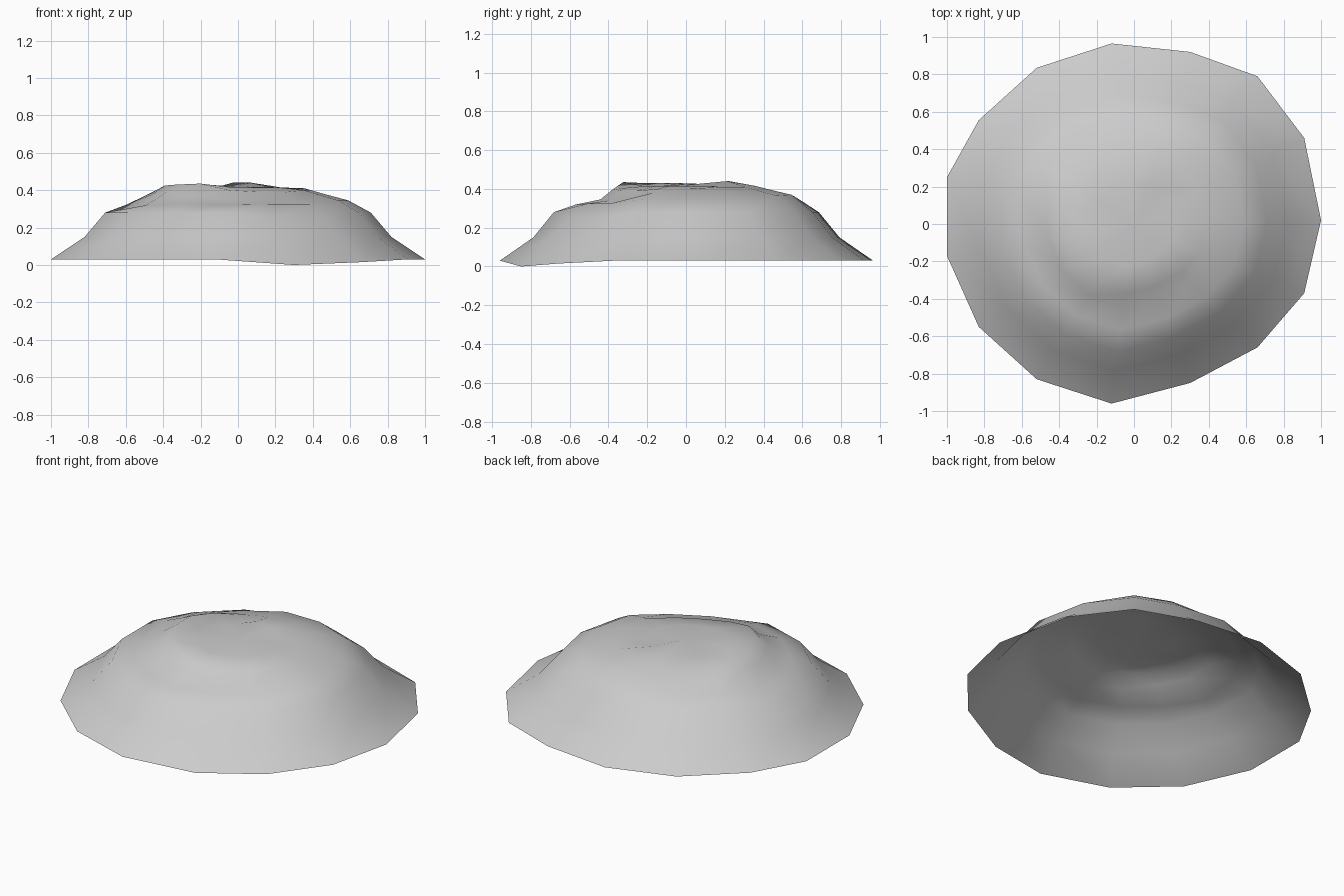
import bpy, bmesh

if "Cube" in bpy.data.objects:
    bpy.data.objects.remove(bpy.data.objects["Cube"])

# Ground outline of the mound, counter-clockwise from +x
outline = [(1, .02), (.91, .46), (.66, .79), (.30, .92), (-.12, .965),
           (-.52, .835), (-.83, .555), (-1, .25), (-1, -.17), (-.83, -.55),
           (-.52, -.83), (-.12, -.96), (.30, -.85), (.66, -.66), (.91, -.37)]
n = len(outline)

# Height around the shoulder and around the worn plateau rim
shoulder = [.345, .345, .365, .37, .355, .33, .335, .325, .295, .32, .325, .32, .325, .325, .345]
plateau = [.40, .41, .41, .415, .405, .395, .415, .425, .425, .43, .435, .40, .39, .39, .40]

# Step below the plateau, cut deeper along the front
step = [.37 * a + .63 * b for a, b in zip(shoulder, plateau)]
for i in range(10, 14):
    step[i] -= .025

# Foot dips to the floor at one front corner
foot = [.03] * n
foot[12] = 0
foot[13] = .015

# Lower flank, sagging at the front right
flank = [.28] * n
flank[12:14] = [.255, .25]

# Shallow hollow on top with a small peak behind it
hollow = [.415] * n
hollow[3] = hollow[4] = .44
hollow[8] = hollow[9] = .43

rings = [(1, foot), (.82, [.15] * n), (.71, flank), (.59, shoulder),
         (.46, step), (.39, plateau), (.23, hollow)]

# Open-bottomed shell lofted through the rings
bm = bmesh.new()
loops = [[bm.verts.new((x * s, y * s, z)) for (x, y), z in zip(outline, heights)]
         for s, heights in rings]
for low, high in zip(loops, loops[1:]):
    for i in range(n):
        j = (i + 1) % n
        bm.faces.new((low[i], low[j], high[j], high[i]))
centre = bm.verts.new((0, 0, .42))
for i in range(n):
    bm.faces.new((loops[-1][i], loops[-1][(i + 1) % n], centre))
for f in bm.faces:
    f.smooth = True

mesh = bpy.data.meshes.new("rock_mound")
bm.to_mesh(mesh)
bm.free()
bpy.context.collection.objects.link(bpy.data.objects.new("rock_mound", mesh))
